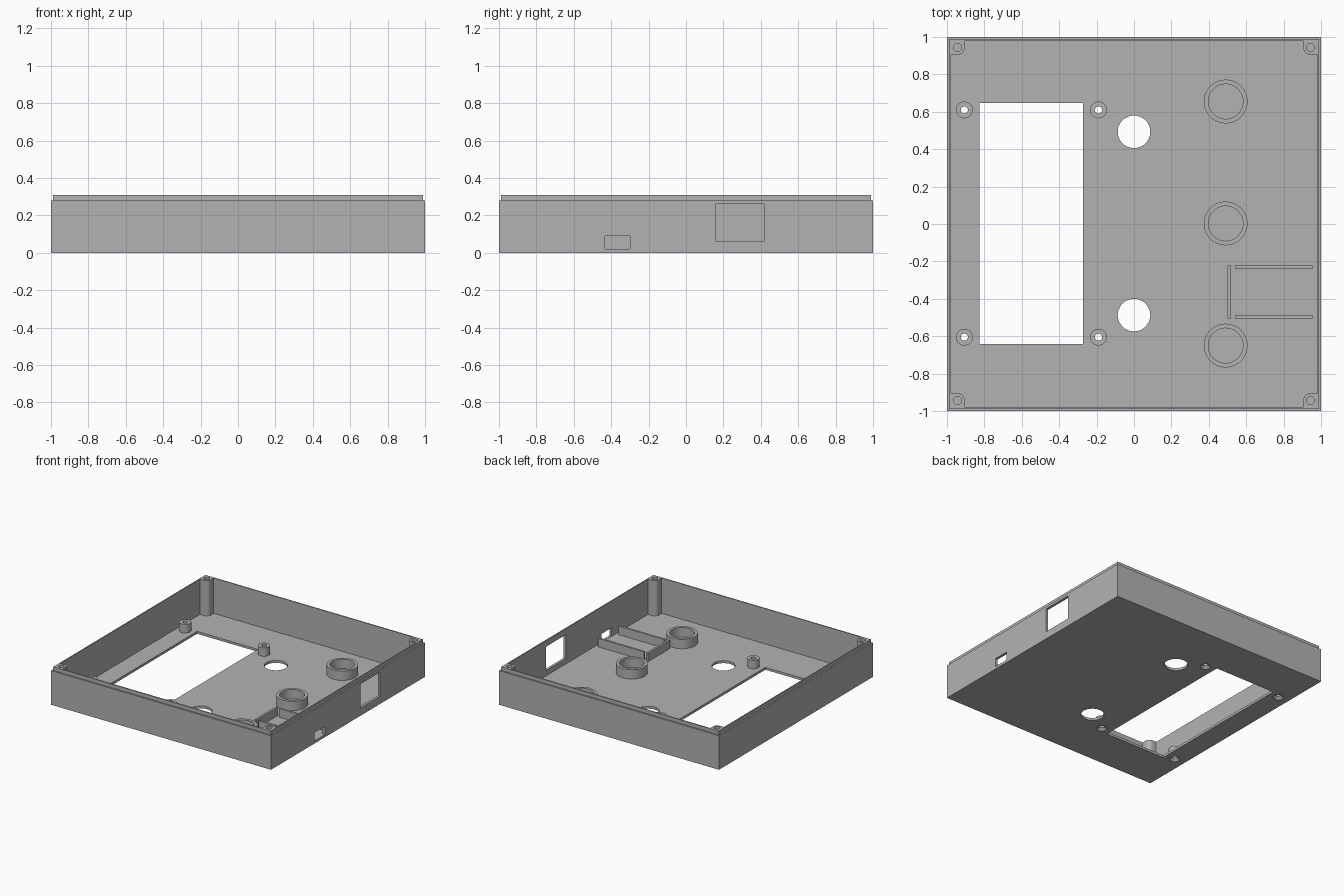
import bpy, bmesh, math
from mathutils import Vector

cube = bpy.data.objects.get("Cube")
if cube:
    bpy.data.objects.remove(cube, do_unlink=True)

GREY = (0.45, 0.45, 0.45, 1)
mat = bpy.data.materials.new("grey plastic")
mat.use_nodes = True
mat.diffuse_color = GREY
mat.node_tree.nodes["Principled BSDF"].inputs["Base Color"].default_value = GREY

FLOOR, RIM, INNER = 0.02, 0.31, 0.979


def loft(name, loops, tube=False):
    """Skin a list of matching point loops; cap the ends or join them into a tube."""
    bm = bmesh.new()
    rows = [[bm.verts.new(p) for p in loop] for loop in loops]
    n = len(rows[0])
    pairs = list(zip(rows, rows[1:]))
    if tube:
        pairs.append((rows[-1], rows[0]))
    else:
        bm.faces.new(rows[0])
        bm.faces.new(rows[-1])
    for a, b in pairs:
        for i in range(n):
            j = (i + 1) % n
            bm.faces.new((a[i], a[j], b[j], b[i]))
    bmesh.ops.recalc_face_normals(bm, faces=bm.faces)
    mesh = bpy.data.meshes.new(name)
    bm.to_mesh(mesh)
    bm.free()
    mesh.materials.append(mat)
    obj = bpy.data.objects.new(name, mesh)
    bpy.context.collection.objects.link(obj)
    return obj


def turned(name, profile, x=0, y=0, tube=False, sides=48):
    """Revolve a (radius, height) profile about a vertical axis."""
    angles = [2 * math.pi * i / sides for i in range(sides)]
    return loft(name, [[(x + r * math.cos(a), y + r * math.sin(a), z) for a in angles]
                       for r, z in profile], tube)


def rectangle(x0, x1, y0, y1, z):
    return [(x0, y0, z), (x1, y0, z), (x1, y1, z), (x0, y1, z)]


def box(name, x0, x1, y0, y1, z0, z1):
    return loft(name, [rectangle(x0, x1, y0, y1, z) for z in (z0, z1)])


def cut(target, cutters):
    """Subtract cutters from the target and discard them."""
    bpy.context.view_layer.objects.active = target
    for cutter in cutters:
        cutter.hide_render = True
        mod = target.modifiers.new("cut", 'BOOLEAN')
        mod.operation, mod.solver, mod.object = 'DIFFERENCE', 'EXACT', cutter
        bpy.ops.object.modifier_apply(modifier=mod.name)
        bpy.data.objects.remove(cutter, do_unlink=True)


parts = []

# Open tray with a stepped lip around the rim
steps = [(1, 0), (1, 0.28), (0.988, 0.28), (0.988, RIM), (INNER, RIM), (INNER, FLOOR)]
tray = loft("tray", [rectangle(-s, s, -s, s, z) for s, z in steps])
parts.append(tray)

# Openings: display, round holes, two side ports, countersunk screw holes
standoffs = [(x, y) for x in (-0.907, -0.19) for y in (0.61, -0.605)]
cutters = [
    box("display_cutter", -0.825, -0.272, -0.642, 0.647, -0.1, 0.1),
    box("large_port_cutter", 0.9, 1.1, 0.16, 0.418, 0.063, 0.26),
    box("small_port_cutter", 0.9, 1.1, -0.432, -0.3, FLOOR + 0.001, 0.09),
]
for y in (0.493, -0.487):
    cutters.append(turned("round_cutter", [(0.087, -0.1), (0.087, 0.1)], 0, y))
for x, y in standoffs:
    cutters.append(turned("screw_cutter", [(0.042, -0.002), (0.019, FLOOR), (0.019, 0.1)],
                          x, y, sides=32))
cut(tray, cutters)

# Screw standoffs around the display opening
for x, y in standoffs:
    wall = [(0.045, FLOOR), (0.045, 0.09), (0.019, 0.09), (0.019, FLOOR)]
    parts.append(turned("standoff", wall, x, y, True, 32))

# Round collars on the floor
for y in (0.655, 0.003, -0.65):
    wall = [(0.117, FLOOR), (0.117, 0.097), (0.093, 0.097), (0.093, FLOOR)]
    parts.append(turned("collar", wall, 0.49, y, True))

# Ribs holding a small board behind the small port
for name, x0, x1, y0, y1 in (("side_rib", 0.54, 0.955, -0.24, -0.223),
                             ("side_rib", 0.54, 0.955, -0.504, -0.487),
                             ("end_rib", 0.5, 0.518, -0.504, -0.223)):
    parts.append(box(name, x0, x1, y0, y1, FLOOR, 0.09))

# Corner screw posts with one rounded inner corner and a blind hole
EDGE, ROUND = 0.906, 0.035
for sx in (-1, 1):
    for sy in (-1, 1):
        outline = [(INNER, EDGE), (INNER, INNER), (EDGE, INNER)]
        for i in range(9):
            a = math.pi + i * math.pi / 16
            outline.append((EDGE + ROUND * (1 + math.cos(a)), EDGE + ROUND * (1 + math.sin(a))))
        post = loft("corner_post", [[(sx * x, sy * y, z) for x, y in outline]
                                    for z in (FLOOR, RIM)])
        cut(post, [turned("post_cutter", [(0.022, 0.12), (0.022, 0.4)],
                          sx * 0.944, sy * 0.944, sides=32)])
        parts.append(post)

# Smooth the round walls, keep the edges crisp
bpy.ops.object.select_all(action='DESELECT')
for obj in parts:
    obj.select_set(True)
bpy.context.view_layer.objects.active = tray
bpy.ops.object.shade_smooth_by_angle(angle=math.radians(30))
